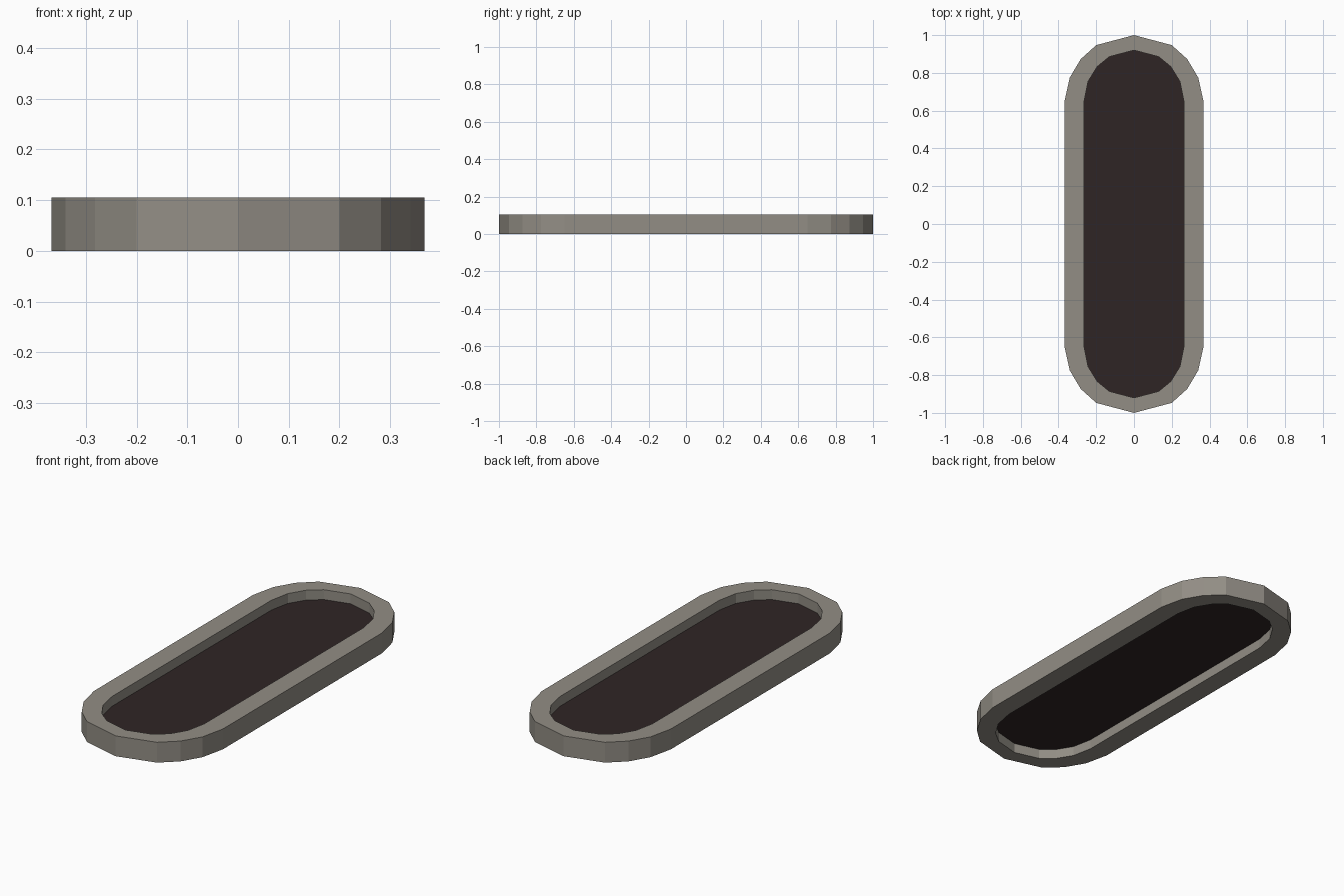
import bpy, bmesh, math

if "Cube" in bpy.data.objects:
    bpy.data.objects.remove(bpy.data.objects["Cube"])

def material(name, rgb):
    m = bpy.data.materials.new(name)
    m.diffuse_color = (*rgb, 1)
    m.use_nodes = True
    m.node_tree.nodes["Principled BSDF"].inputs["Base Color"].default_value = m.diffuse_color
    return m

grey = material("warm grey", (0.29, 0.27, 0.235))
dark = material("dark brown", (0.028, 0.018, 0.018))

H = 0.105

def loop(quarter):
    """Mirror one quarter (tip to side) into a closed outline."""
    right = quarter + [(x, -y) for x, y in reversed(quarter)]
    return right + [(-x, y) for x, y in reversed(right[1:-1])]

# quarter outlines of the rim, with matching point counts
outer = loop([(0, 1), (0.2, 0.947), (0.282, 0.873), (0.34, 0.775), (0.368, 0.65)])
inner = loop([(0, 0.92), (0.13, 0.886), (0.195, 0.833), (0.243, 0.755), (0.264, 0.65)])

def finish(name, bm, mat):
    bmesh.ops.recalc_face_normals(bm, faces=bm.faces)
    mesh = bpy.data.meshes.new(name)
    bm.to_mesh(mesh)
    bm.free()
    mesh.materials.append(mat)
    ob = bpy.data.objects.new(name, mesh)
    bpy.context.collection.objects.link(ob)
    return ob

# raised rim: four rings of vertices bridged into a closed frame
bm = bmesh.new()
rings = [[bm.verts.new((x, y, z)) for x, y in pts]
         for pts, z in ((outer, 0), (outer, H), (inner, H), (inner, 0))]
n = len(outer)
for r in range(4):
    a, b = rings[r], rings[(r + 1) % 4]
    for i in range(n):
        j = (i + 1) % n
        bm.faces.new((a[i], a[j], b[j], b[i]))
finish("rim", bm, grey)

# thin dark panel halfway up inside the rim
bm = bmesh.new()
lo, hi = [[bm.verts.new((x, y, z)) for x, y in inner] for z in (0.051, 0.054)]
bm.faces.new(lo)
bm.faces.new(hi)
for i in range(n):
    j = (i + 1) % n
    bm.faces.new((lo[i], lo[j], hi[j], hi[i]))
finish("panel", bm, dark)
